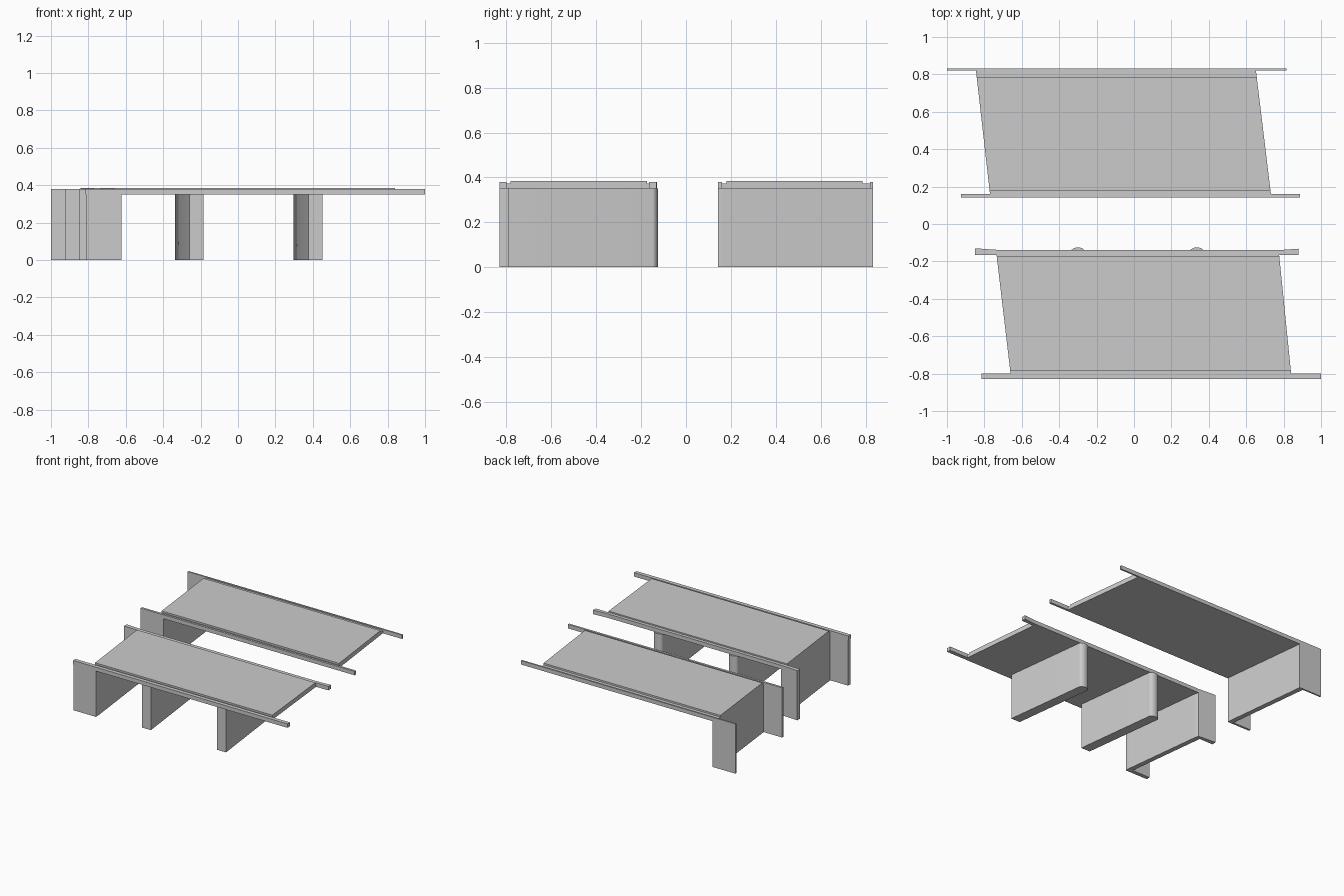
import bpy, bmesh, math

if "Cube" in bpy.data.objects:
    bpy.data.objects.remove(bpy.data.objects["Cube"])

SOFFIT, TOP, ROAD = 0.35, 0.38, 0.385


def prism(name, outline, z0, z1):
    """Extrude a plan outline vertically."""
    bm = bmesh.new()
    face = bm.faces.new([bm.verts.new((x, y, z0)) for x, y in outline])
    ext = bmesh.ops.extrude_face_region(bm, geom=[face])
    for v in ext["geom"]:
        if isinstance(v, bmesh.types.BMVert):
            v.co.z = z1
    bmesh.ops.recalc_face_normals(bm, faces=bm.faces)
    mesh = bpy.data.meshes.new(name)
    bm.to_mesh(mesh)
    bm.free()
    obj = bpy.data.objects.new(name, mesh)
    bpy.context.collection.objects.link(obj)
    return obj


def rect(x0, x1, y0, y1):
    return [(x0, y0), (x1, y0), (x1, y1), (x0, y1)]


def skewed(near, far, y0, y1):
    """Parallelogram from x ranges given at the near and far y."""
    return [(near[0], y0), (near[1], y0), (far[1], y1), (far[0], y1)]


def lerp_range(a, b, t):
    return tuple(p + (q - p) * t for p, q in zip(a, b))


def span(name, near, far, y0, y1, inset0, inset1):
    """Skewed slab, raised road surface and end abutment wall."""
    prism(name + "_slab", skewed(near, far, y0, y1), SOFFIT, 0.372)
    t0, t1 = inset0 / (y1 - y0), 1 - inset1 / (y1 - y0)
    prism(name + "_road_surface",
          skewed(lerp_range(near, far, t0), lerp_range(near, far, t1),
                 y0 + inset0, y1 - inset1), 0.372, ROAD)
    wall = 0.038
    prism(name + "_abutment",
          skewed((near[0], near[0] + wall), (far[0], far[0] + wall), y0, y1),
          0, SOFFIT)


# Decks
span("front_deck", (-0.66, 0.84), (-0.735, 0.776), -0.80, -0.165, 0.018, 0.008)
span("back_deck", (-0.77, 0.732), (-0.845, 0.652), 0.16, 0.82, 0.02, 0.035)

# Edge beams
prism("front_deck_front_beam", rect(-0.815, 1.0, -0.83, -0.80), SOFFIT, TOP)
prism("front_deck_back_beam",
      [(-0.85, -0.165), (0.88, -0.165), (0.88, -0.132), (0.77, -0.14),
       (-0.705, -0.14), (-0.85, -0.13)], SOFFIT, TOP)
prism("back_deck_front_beam", rect(-0.925, 0.888, 0.143, 0.16), SOFFIT, TOP)
prism("back_deck_back_beam", rect(-1.0, 0.815, 0.82, 0.832), SOFFIT, TOP)

# Wing walls beside the abutments
prism("front_deck_front_wing", rect(-0.812, -0.622, -0.83, -0.80), 0, SOFFIT)
prism("front_deck_back_wing",
      [(-0.85, -0.165), (-0.697, -0.165), (-0.705, -0.14), (-0.85, -0.13)], 0, SOFFIT)
prism("back_deck_front_wing", rect(-0.925, -0.732, 0.143, 0.16), 0, SOFFIT)
prism("back_deck_back_wing", rect(-1.0, -0.807, 0.82, 0.832), 0, SOFFIT)

# Piers: flat front end, rounded back nose
for i, cx in enumerate((-0.222, 0.414)):
    half, skew = 0.038, -0.078
    y0, y1, nose = -0.79, -0.15, 0.025
    outline = [(cx - half, y0), (cx + half, y0)]
    for k in range(13):
        a = math.pi * k / 12
        outline.append((cx + skew + half * math.cos(a), y1 + nose * math.sin(a)))
    pier = prism(f"pier_{i + 1}", outline, 0, SOFFIT)
    bpy.ops.object.select_all(action='DESELECT')
    pier.select_set(True)
    bpy.context.view_layer.objects.active = pier
    bpy.ops.object.shade_smooth_by_angle(angle=math.radians(35))
